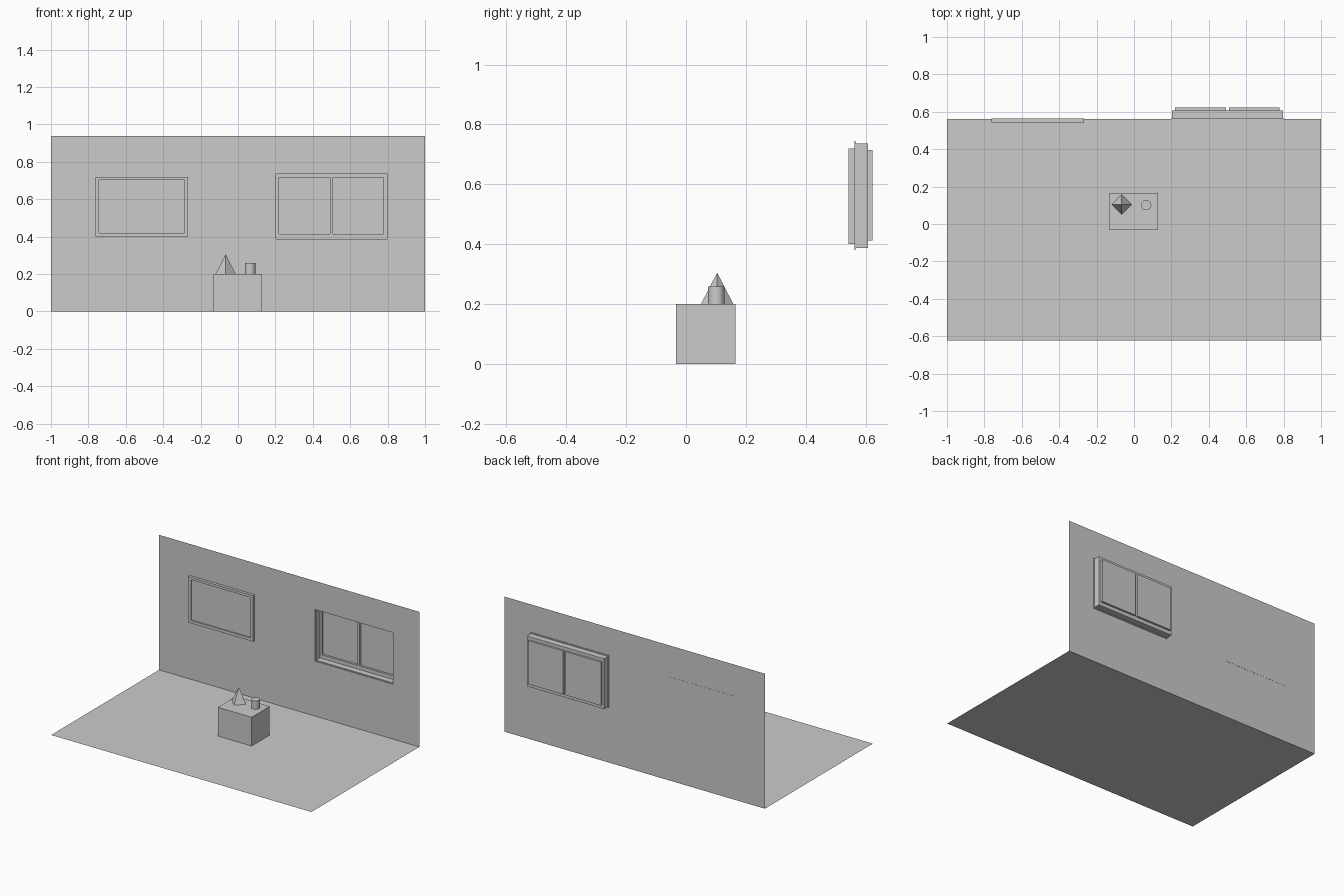
import bpy, bmesh

if "Cube" in bpy.data.objects:
    bpy.data.objects.remove(bpy.data.objects["Cube"])

WALL_Y = 0.562


def make(name, bm, material=None):
    me = bpy.data.meshes.new(name)
    bm.to_mesh(me)
    bm.free()
    ob = bpy.data.objects.new(name, me)
    bpy.context.collection.objects.link(ob)
    if material:
        me.materials.append(material)
    return ob


def face(bm, pts):
    return bm.faces.new([bm.verts.new(p) for p in pts])


def ring(bm, r, y):
    """Rectangle of verts (x0, x1, z0, z1) in a plane facing the front."""
    x0, x1, z0, z1 = r
    return [bm.verts.new(p) for p in ((x0, y, z0), (x1, y, z0), (x1, y, z1), (x0, y, z1))]


def bridge(bm, a, b):
    for i in range(4):
        j = (i + 1) % 4
        bm.faces.new((a[i], a[j], b[j], b[i]))


def loft(bm, steps):
    """Join successive (rectangle, y) loops; return the last loop."""
    rings = [ring(bm, r, y) for r, y in steps]
    for a, b in zip(rings, rings[1:]):
        bridge(bm, a, b)
    return rings[-1]


HOLE = (0.20, 0.80, 0.381, 0.745)
FRAME = (0.204, 0.796, 0.388, 0.737)
PANES = [(0.219, 0.492, 0.413, 0.715), (0.508, 0.779, 0.413, 0.715)]
BACK_Y, GLASS_Y = 0.608, 0.622

# floor
bm = bmesh.new()
face(bm, [(-1, -0.622, 0), (1, -0.622, 0), (1, WALL_Y, 0), (-1, WALL_Y, 0)])
make("floor", bm)

# back wall with the window opening
bm = bmesh.new()
loft(bm, [((-1, 1, 0, 0.938), WALL_Y), (HOLE, WALL_Y)])
make("back_wall", bm)

# stepped window casing, back plate around the panes, and pane reveals
bm = bmesh.new()
loft(bm, [(HOLE, WALL_Y), (HOLE, 0.566), (FRAME, 0.566), (FRAME, BACK_Y)])
mid = 0.5
for i, pane in enumerate(PANES):
    half = (FRAME[0], mid, *FRAME[2:]) if i == 0 else (mid, FRAME[1], *FRAME[2:])
    loft(bm, [(half, BACK_Y), (pane, BACK_Y), (pane, GLASS_Y)])
bmesh.ops.remove_doubles(bm, verts=bm.verts, dist=1e-5)
bmesh.ops.recalc_face_normals(bm, faces=bm.faces)
bmesh.ops.reverse_faces(bm, faces=bm.faces)
make("window_frame", bm)

# window glass
glass = bpy.data.materials.new("pale_glass")
glass.diffuse_color = (0.95, 0.95, 0.95, 1)
glass.use_nodes = True
glass.node_tree.nodes["Principled BSDF"].inputs["Base Color"].default_value = glass.diffuse_color
bm = bmesh.new()
for pane in PANES:
    bm.faces.new(ring(bm, pane, GLASS_Y))
make("window_glass", bm, glass)

# hanging picture with a shallow recess
bm = bmesh.new()
outer = (-0.763, -0.266, 0.40, 0.719)
inner = (-0.743, -0.285, 0.42, 0.702)
last = loft(bm, [(outer, WALL_Y + 0.001), (outer, 0.543), (inner, 0.543), (inner, 0.553)])
bm.faces.new(last)
bm.faces.new(ring(bm, outer, WALL_Y + 0.001))
bmesh.ops.remove_doubles(bm, verts=bm.verts, dist=1e-5)
bmesh.ops.recalc_face_normals(bm, faces=bm.faces)
make("picture_frame", bm)

# table block
bm = bmesh.new()
bmesh.ops.create_cube(bm, size=1)
bmesh.ops.scale(bm, vec=(0.26, 0.198, 0.2), verts=bm.verts)
bmesh.ops.translate(bm, vec=(-0.002, 0.066, 0.1), verts=bm.verts)
make("table_block", bm)

# pyramid on the table
bpy.ops.mesh.primitive_cone_add(vertices=4, radius1=0.054, depth=0.105,
                                location=(-0.066, 0.104, 0.2525))
bpy.context.object.name = "pyramid"

# cylinder on the table
bpy.ops.mesh.primitive_cylinder_add(vertices=32, radius=0.0275, depth=0.058,
                                    location=(0.065, 0.101, 0.229))
bpy.context.object.name = "cylinder"
bpy.ops.object.shade_smooth_by_angle()
